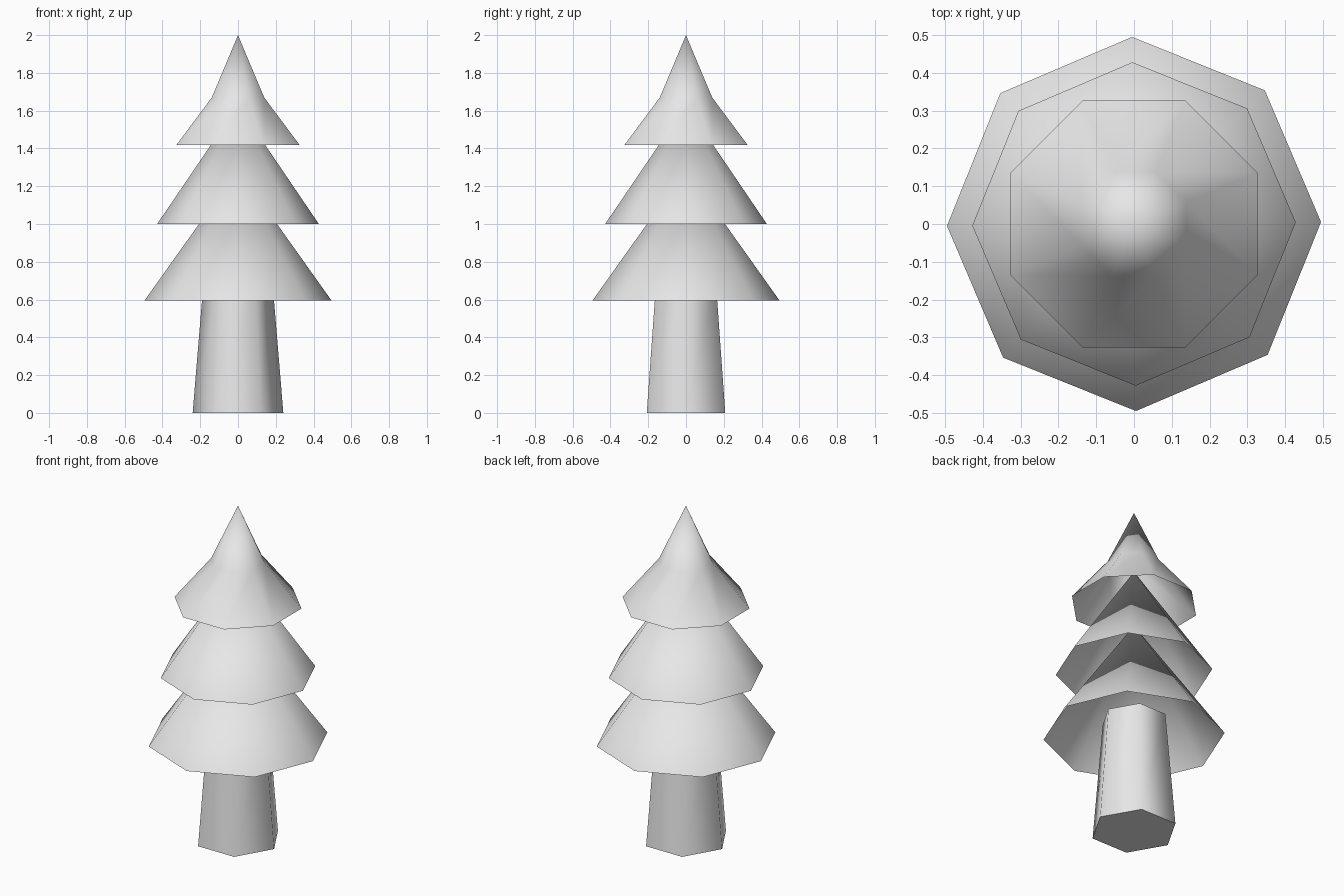
import bpy
import bmesh
from math import cos, sin, pi, radians
from mathutils import Vector

cube = bpy.data.objects.get("Cube")
if cube:
    bpy.data.objects.remove(cube, do_unlink=True)

grey = bpy.data.materials.new("light grey")
grey.use_nodes = True
grey.diffuse_color = (0.8, 0.8, 0.8, 1)
grey.node_tree.nodes["Principled BSDF"].inputs["Base Color"].default_value = grey.diffuse_color


def lathe(name, sides, turn, profile, capped=False):
    """Revolve (radius, height) points; a zero radius closes to a tip."""
    bm = bmesh.new()
    rings = []
    for r, z in profile:
        count = sides if r > 0 else 1
        angles = [radians(turn) + 2 * pi * i / sides for i in range(count)]
        rings.append([bm.verts.new(Vector((r * cos(a), r * sin(a), z))) for a in angles])
    for low, high in zip(rings, rings[1:]):
        for i in range(sides):
            j = (i + 1) % sides
            if len(high) == 1:
                bm.faces.new((low[i], low[j], high[0]))
            else:
                bm.faces.new((low[i], low[j], high[j], high[i]))
    if capped:
        bm.faces.new(rings[0][::-1])
        bm.faces.new(rings[-1])
    mesh = bpy.data.meshes.new(name)
    bm.to_mesh(mesh)
    bm.free()
    mesh.materials.append(grey)
    obj = bpy.data.objects.new(name, mesh)
    bpy.context.collection.objects.link(obj)
    bpy.ops.object.select_all(action="DESELECT")
    obj.select_set(True)
    bpy.context.view_layer.objects.active = obj
    bpy.ops.object.shade_smooth_by_angle(angle=radians(80))
    return obj


# Tapered six-sided trunk, reaching up inside the lowest branches
lathe("trunk", 6, 0, [(0.24, 0), (0.182, 0.7)], capped=True)

# Hollow eight-sided branch tiers, each tip hidden in the tier above
lathe("lower_branches", 8, 0.6, [(0.495, 0.595), (0, 1.29)])
lathe("middle_branches", 8, 0.6, [(0.428, 1.0), (0, 1.63)])

# Flared treetop with a steeper tip
lathe("treetop", 8, 22.5, [(0.354, 1.417), (0.15, 1.67), (0, 2.0)])
